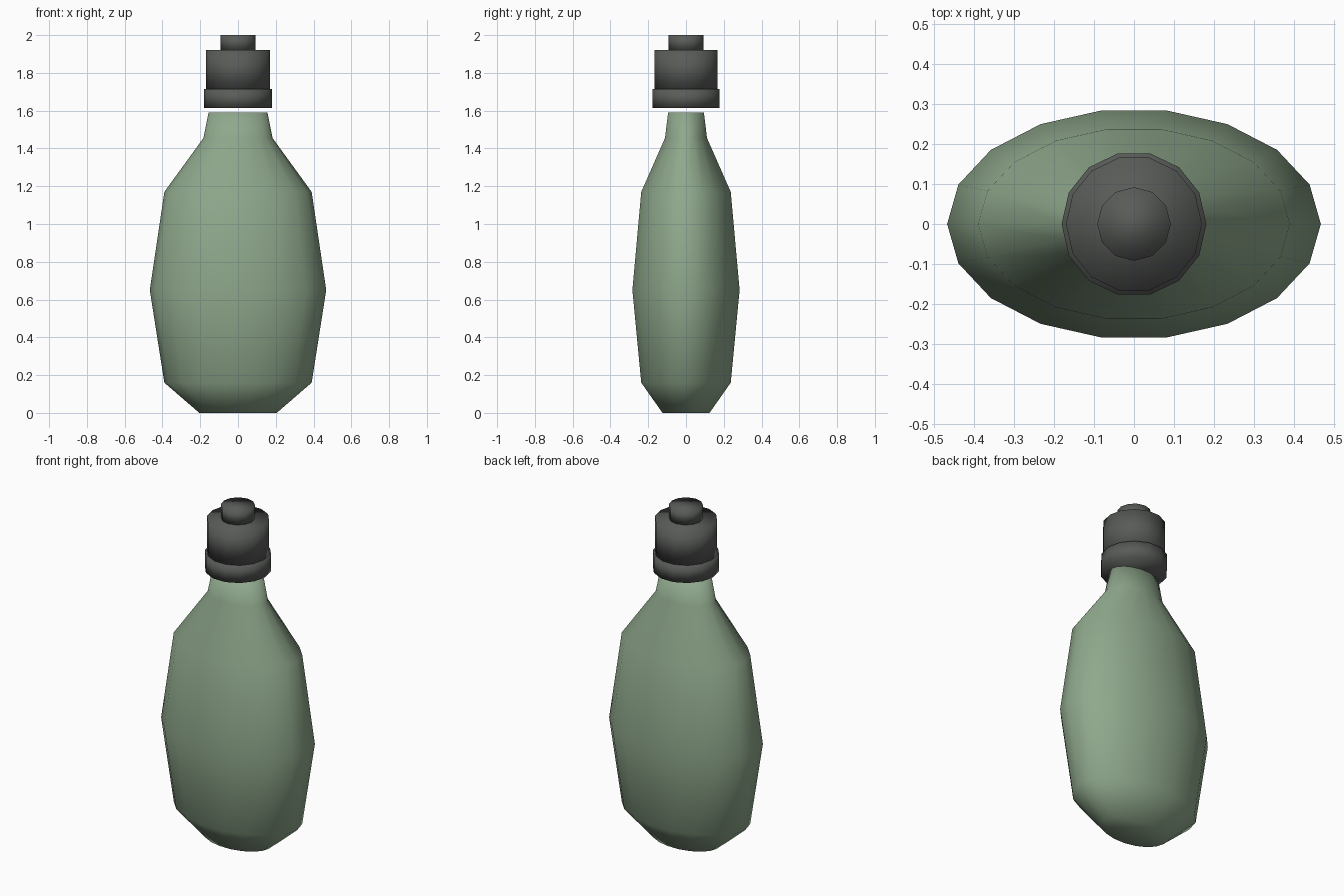
import bpy, bmesh, math

if "Cube" in bpy.data.objects:
    bpy.data.objects.remove(bpy.data.objects["Cube"])


def material(name, color):
    m = bpy.data.materials.new(name)
    m.diffuse_color = (*color, 1)
    m.use_nodes = True
    m.node_tree.nodes["Principled BSDF"].inputs["Base Color"].default_value = m.diffuse_color
    return m


green = material("sage green", (0.275, 0.392, 0.262))
charcoal = material("charcoal", (0.098, 0.105, 0.098))


def lathe(name, profile, sides, mat, depth=1.0):
    """Loft closed rings of (radius, z); depth squashes the rings along y."""
    bm = bmesh.new()
    rings = []
    for r, z in profile:
        angles = [2 * math.pi * i / sides for i in range(sides)]
        rings.append([bm.verts.new((r * math.cos(a), r * depth * math.sin(a), z))
                      for a in angles])
    for low, high in zip(rings, rings[1:]):
        for i in range(sides):
            j = (i + 1) % sides
            bm.faces.new((low[i], low[j], high[j], high[i]))
    bm.faces.new(rings[0][::-1])
    bm.faces.new(rings[-1])
    for f in bm.faces:
        f.smooth = True
    mesh = bpy.data.meshes.new(name)
    bm.to_mesh(mesh)
    bm.free()
    mesh.materials.append(mat)
    obj = bpy.data.objects.new(name, mesh)
    bpy.context.collection.objects.link(obj)
    return obj


# Flattened oval flask with a short neck
lathe("flask_body", [(0.205, 0), (0.39, 0.16), (0.467, 0.65), (0.39, 1.17),
                     (0.183, 1.455), (0.156, 1.59)], 18, green, 0.617)

# Stepped cap floating just above the neck
lathe("cap_collar", [(0.181, 1.615), (0.181, 1.715)], 14, charcoal)
lathe("cap_barrel", [(0.17, 1.715), (0.17, 1.92)], 14, charcoal)
lathe("cap_tip", [(0.092, 1.92), (0.092, 2.0)], 12, charcoal)
